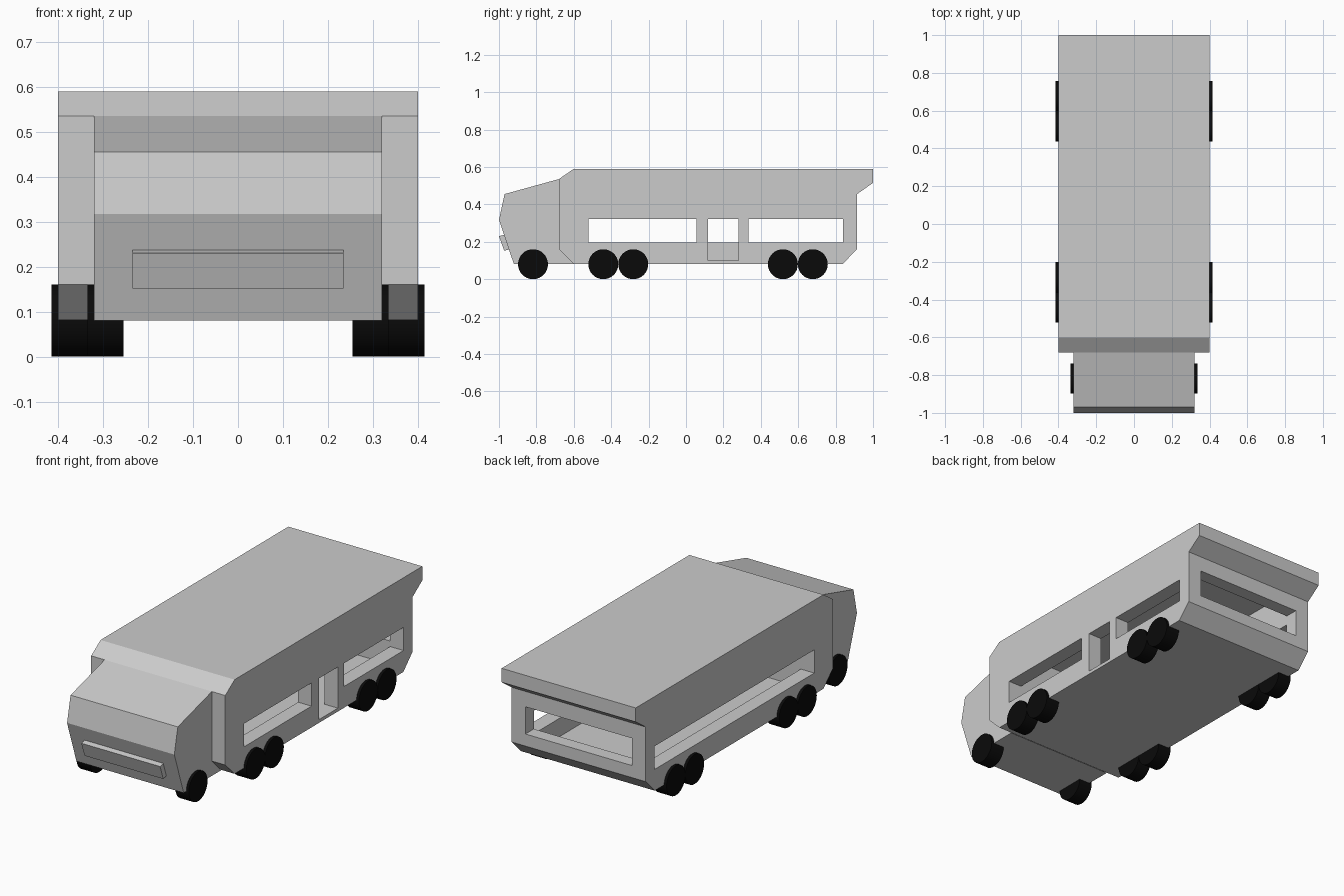
import bpy, bmesh, math

if "Cube" in bpy.data.objects:
    bpy.data.objects.remove(bpy.data.objects["Cube"])


def extrude_profile(name, pts, x0, x1):
    """Solid made by sweeping a (y, z) side profile across x."""
    bm = bmesh.new()
    face = bm.faces.new([bm.verts.new((x0, y, z)) for y, z in pts])
    new = bmesh.ops.extrude_face_region(bm, geom=[face])["geom"]
    bmesh.ops.translate(bm, vec=(x1 - x0, 0, 0),
                        verts=[v for v in new if isinstance(v, bmesh.types.BMVert)])
    bmesh.ops.recalc_face_normals(bm, faces=bm.faces)
    mesh = bpy.data.meshes.new(name)
    bm.to_mesh(mesh)
    bm.free()
    obj = bpy.data.objects.new(name, mesh)
    bpy.context.collection.objects.link(obj)
    return obj


def cut_box(target, x, y, z):
    """Subtract a box given as (min, max) ranges."""
    cutter = extrude_profile("cutter", [(y[0], z[0]), (y[1], z[0]), (y[1], z[1]), (y[0], z[1])], *x)
    cutter.hide_render = True
    mod = target.modifiers.new("cut", 'BOOLEAN')
    mod.operation = 'DIFFERENCE'
    mod.solver = 'EXACT'
    mod.object = cutter
    bpy.context.view_layer.objects.active = target
    bpy.ops.object.modifier_apply(modifier=mod.name)
    bpy.data.objects.remove(cutter)


# Passenger body with chamfered ends and rear roof overhang
body = extrude_profile("body", [
    (-0.60, 0.082), (-0.68, 0.16), (-0.68, 0.535), (-0.60, 0.59), (1.0, 0.59),
    (1.0, 0.515), (0.915, 0.455), (0.915, 0.16), (0.838, 0.082)], -0.4, 0.4)

# Hollow interior
cut_box(body, (-0.32, 0.32), (-0.525, 0.843), (0.098, 0.51))
# Right side windows and door
cut_box(body, (0.25, 0.5), (-0.522, 0.055), (0.197, 0.322))
cut_box(body, (0.25, 0.5), (0.333, 0.84), (0.197, 0.322))
cut_box(body, (0.25, 0.5), (0.118, 0.28), (0.1, 0.322))
# Left side long window
cut_box(body, (-0.5, -0.25), (-0.522, 0.84), (0.197, 0.322))
# Rear window
cut_box(body, (-0.318, 0.318), (0.75, 0.96), (0.225, 0.372))

# Driver cab and front bumper
extrude_profile("cab", [
    (-0.92, 0.08), (-1.0, 0.317), (-0.97, 0.455), (-0.68, 0.535),
    (-0.68, 0.16), (-0.60, 0.08)], -0.32, 0.32)
extrude_profile("front_bumper", [
    (-1.0, 0.23), (-0.968, 0.238), (-0.94, 0.16), (-0.972, 0.152)], -0.235, 0.235)

# Wheels
black = bpy.data.materials.new("tyre_black")
black.diffuse_color = (0.003, 0.003, 0.003, 1)
black.use_nodes = True
black.node_tree.nodes["Principled BSDF"].inputs["Base Color"].default_value = black.diffuse_color
for y, x in [(-0.818, 0.295), (-0.442, 0.375), (-0.282, 0.375), (0.518, 0.375), (0.678, 0.375)]:
    for side in (-1, 1):
        bpy.ops.mesh.primitive_cylinder_add(
            vertices=32, radius=0.08, depth=0.08,
            location=(side * x, y, 0.08), rotation=(0, math.pi / 2, 0))
        wheel = bpy.context.object
        wheel.name = "wheel"
        wheel.data.materials.append(black)
        bpy.ops.object.shade_smooth_by_angle()
